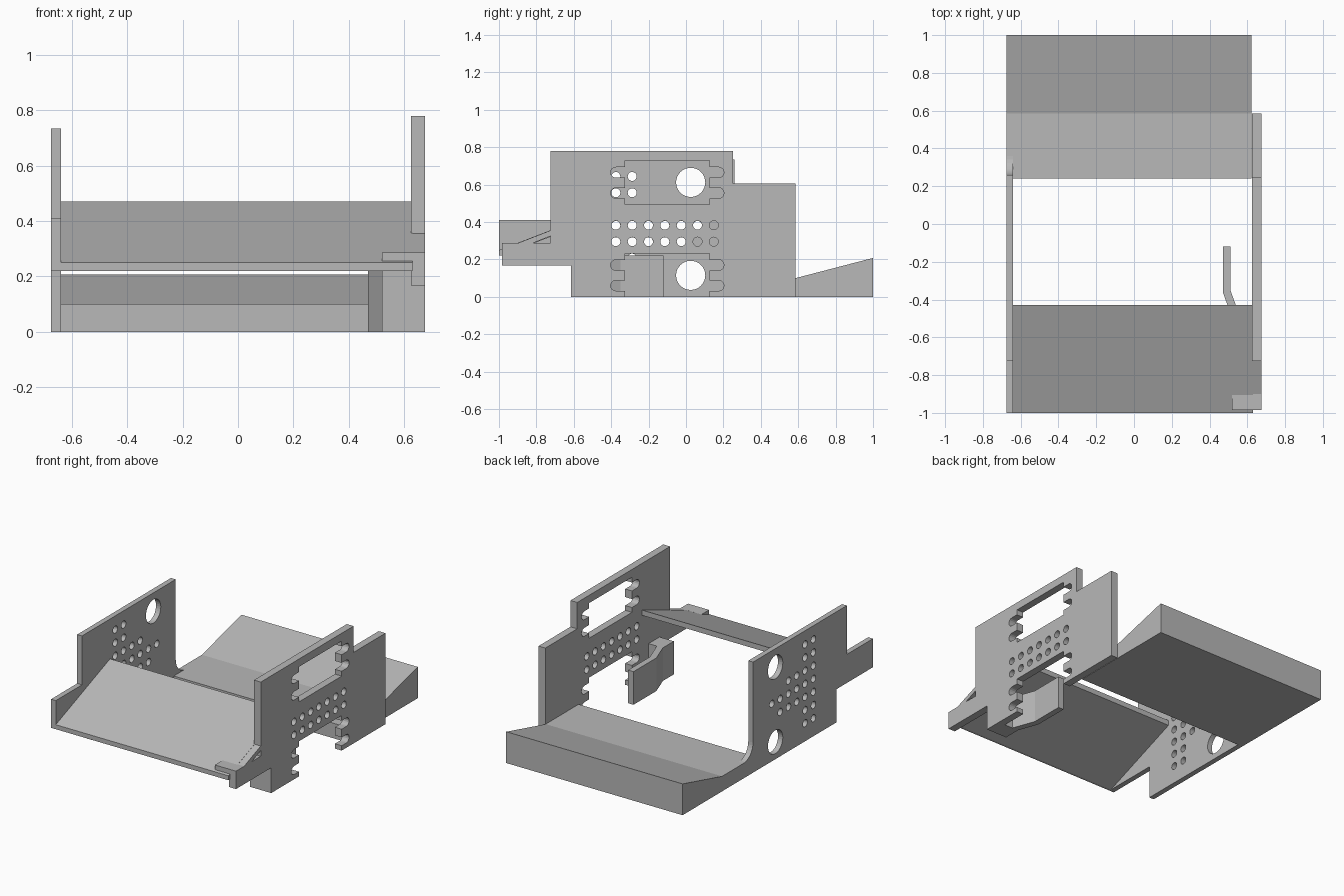
import bpy
import bmesh
from math import sin, cos, pi

if "Cube" in bpy.data.objects:
    bpy.data.objects.remove(bpy.data.objects["Cube"], do_unlink=True)

grey = bpy.data.materials.new("plain_grey")
grey.use_nodes = True
grey.diffuse_color = (0.48, 0.48, 0.48, 1)
grey.node_tree.nodes["Principled BSDF"].inputs["Base Color"].default_value = (0.48, 0.48, 0.48, 1)


def prism(name, outlines, axis, lo, hi):
    """Extrude closed 2D outlines along x (points are y, z) or z (points are x, y)."""
    bm = bmesh.new()
    for pts in outlines:
        place = (lambda p, d: (d, p[0], p[1])) if axis == "x" else (lambda p, d: (p[0], p[1], d))
        face = bm.faces.new([bm.verts.new(place(p, lo)) for p in pts])
        ext = bmesh.ops.extrude_face_region(bm, geom=[face])
        verts = [g for g in ext["geom"] if isinstance(g, bmesh.types.BMVert)]
        bmesh.ops.translate(bm, verts=verts, vec=(hi - lo, 0, 0) if axis == "x" else (0, 0, hi - lo))
    bmesh.ops.recalc_face_normals(bm, faces=bm.faces)
    mesh = bpy.data.meshes.new(name)
    bm.to_mesh(mesh)
    bm.free()
    mesh.materials.append(grey)
    obj = bpy.data.objects.new(name, mesh)
    bpy.context.collection.objects.link(obj)
    return obj


def arc(cy, cz, r, start, end, n):
    return [(cy + r * cos(start + (end - start) * i / n),
             cz + r * sin(start + (end - start) * i / n)) for i in range(n + 1)]


def circle(cy, cz, r, n=20):
    return arc(cy, cz, r, 0, 2 * pi, n)[:-1]


def lobed_window(cz, bottom):
    """Rectangular opening with two rounded slots on each end."""
    r, front, back, top = 0.028, -0.325, 0.125, cz + 0.118
    pts = [(front, bottom), (back, bottom)]
    for z in (cz - 0.055, cz + 0.055):
        pts += [(back, z - r)] + arc(back + 0.05, z, r, -pi / 2, pi / 2, 8) + [(back, z + r)]
    pts += [(back, top), (front, top)]
    for z in (cz + 0.055, cz - 0.055):
        pts += [(front, z + r)] + arc(front - 0.05, z, r, pi / 2, 3 * pi / 2, 8) + [(front, z - r)]
    return pts


def cut(obj, outlines, lo, hi):
    cutter = prism(obj.name + "_cutter", outlines, "x", lo, hi)
    cutter.hide_render = True
    mod = obj.modifiers.new("openings", "BOOLEAN")
    mod.operation = "DIFFERENCE"
    mod.solver = "EXACT"
    mod.object = cutter
    bpy.context.view_layer.update()
    result = bpy.data.meshes.new_from_object(obj.evaluated_get(bpy.context.evaluated_depsgraph_get()))
    obj.modifiers.clear()
    obj.data = result
    bpy.data.objects.remove(cutter, do_unlink=True)


# Hole grid shared by both walls
pitch = 0.0873
cols = [-0.375 + pitch * i for i in range(7)]
rows = [0.12 + pitch * i for i in range(7)]
small = 0.024

# Left wall (+x): two lobed windows, two rows of holes and a front slot
left_wall = prism("left_wall", [[
    (-0.615, 0), (0.585, 0), (0.585, 0.605), (0.25, 0.605), (0.25, 0.78),
    (-0.725, 0.78), (-0.725, 0.355), (-0.9, 0.287), (-0.985, 0.287),
    (-0.985, 0.168), (-0.615, 0.168)]], "x", 0.625, 0.675)
openings = [lobed_window(0.61, 0.495), lobed_window(0.115, -0.03)]
openings += [circle(y, z, small) for y in cols for z in (0.295, 0.383)]
openings.append([(-0.82, 0.287), (-0.725, 0.287), (-0.725, 0.325)])
cut(left_wall, openings, 0.6, 0.7)

# Right wall (-x): front tab and a rounded inner corner at the back ramp
fillet = arc(0.36, 0.2, 0.1, 3 * pi / 2, pi, 8)
right_wall = prism("right_wall", [
    [(-0.615, 0), (0.36, 0)] + fillet + [
        (0.26, 0.735), (-0.725, 0.735), (-0.725, 0.41), (-1, 0.41),
        (-1, 0.22), (-0.615, 0.22)]], "x", -0.675, -0.64)
openings = [circle(0.025, z, 0.078, 32) for z in (0.612, 0.115)]
openings += [circle(y, z, small) for y in cols[:2] for z in rows]
openings += [circle(y, z, small) for y in cols[2:5] for z in rows[2:4]]
openings += [circle(cols[5], rows[3], small)]
openings += [circle(y, rows[4], small) for y in cols[2:4]]
cut(right_wall, openings, -0.7, -0.61)

# Back ramp: flat slab rising to the rear edge
prism("back_ramp", [[(0.24, 0), (1, 0), (1, 0.208), (0.585, 0.1), (0.24, 0.1)]],
      "x", -0.675, 0.622)

# Sloped front plate with its lip
prism("front_plate", [[(-1, 0.22), (-0.985, 0.22), (-0.43, 0.435), (-0.43, 0.47), (-1, 0.25)]],
      "x", -0.64, 0.63)

# Retaining clip on the front left corner
prism("front_clip", [[(-0.985, 0.255), (-0.905, 0.255), (-0.905, 0.287), (-0.985, 0.287)]],
      "x", 0.52, 0.66)

# Bent guide arm standing off the left wall
prism("guide_arm", [[
    (0.47, -0.12), (0.47, -0.36), (0.52, -0.5), (0.52, -0.615), (0.65, -0.615),
    (0.65, -0.5), (0.565, -0.5), (0.51, -0.35), (0.51, -0.12)]], "z", 0, 0.22)
